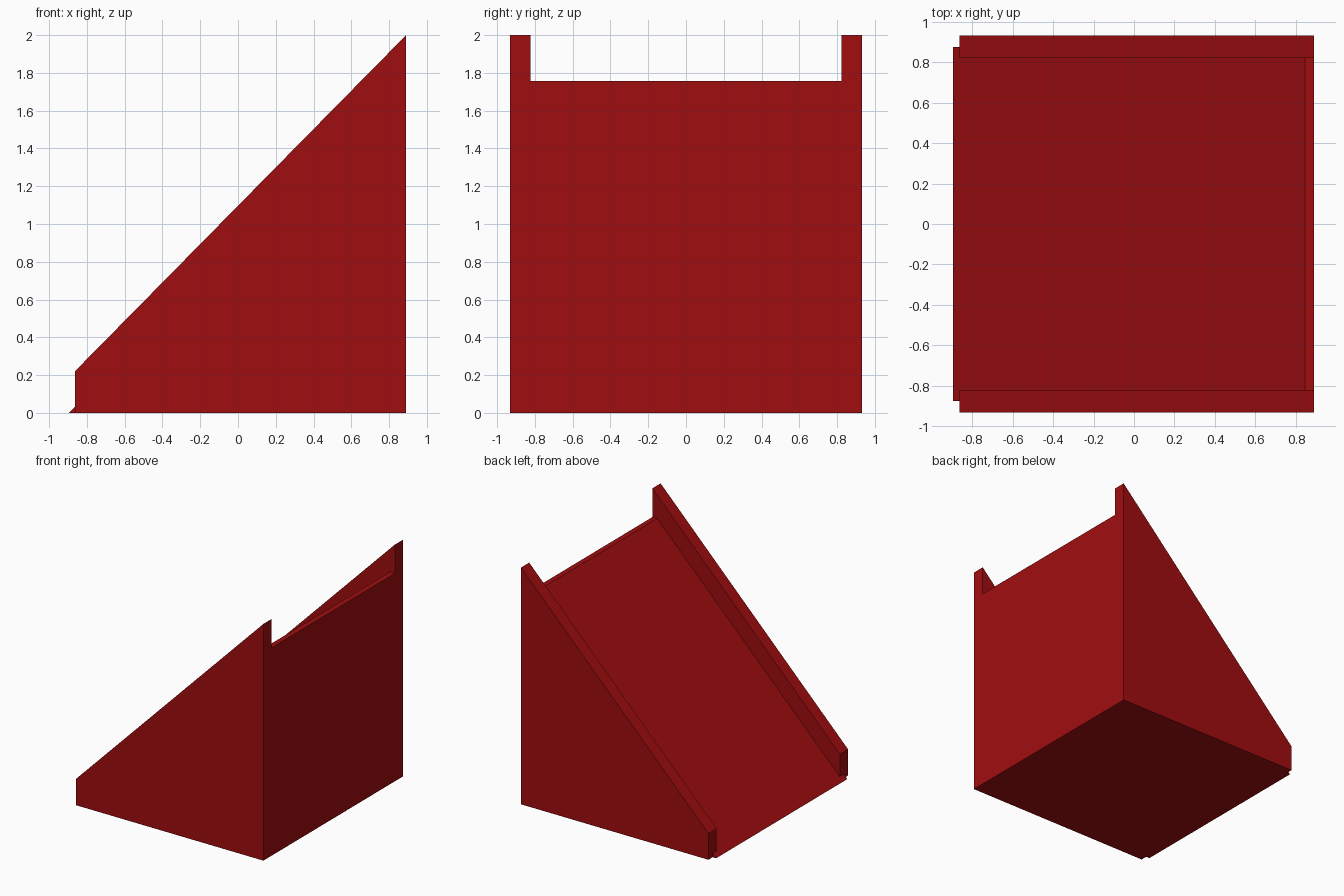
import bpy
import bmesh

cube = bpy.data.objects.get("Cube")
if cube:
    bpy.data.objects.remove(cube, do_unlink=True)

# Single dark red paint
red = bpy.data.materials.new("dark red")
red.use_nodes = True
colour = (0.35, 0.004, 0.005, 1)
red.diffuse_color = colour
red.node_tree.nodes["Principled BSDF"].inputs["Base Color"].default_value = colour


def extrude_profile(name, profile, y_min, y_max):
    """Make a solid by extruding an (x, z) outline along y."""
    bm = bmesh.new()
    face = bm.faces.new([bm.verts.new((x, y_min, z)) for x, z in profile])
    result = bmesh.ops.extrude_face_region(bm, geom=[face])
    moved = [v for v in result["geom"] if isinstance(v, bmesh.types.BMVert)]
    bmesh.ops.translate(bm, verts=moved, vec=(0, y_max - y_min, 0))
    bmesh.ops.recalc_face_normals(bm, faces=bm.faces)
    mesh = bpy.data.meshes.new(name)
    bm.to_mesh(mesh)
    bm.free()
    mesh.materials.append(red)
    obj = bpy.data.objects.new(name, mesh)
    bpy.context.collection.objects.link(obj)
    return obj


# Ramp body with a narrow flat landing along its top edge
ramp = [(-0.895, 0), (0.89, 0), (0.89, 1.757), (0.845, 1.757)]
extrude_profile("ramp_body", ramp, -0.875, 0.875)

# Raised side walls that follow the slope
wall = [(-0.862, 0), (0.89, 0), (0.89, 2), (-0.862, 0.222)]
for name, inner, outer in (("front_side_wall", -0.822, -0.932),
                           ("back_side_wall", 0.822, 0.932)):
    extrude_profile(name, wall, min(inner, outer), max(inner, outer))
